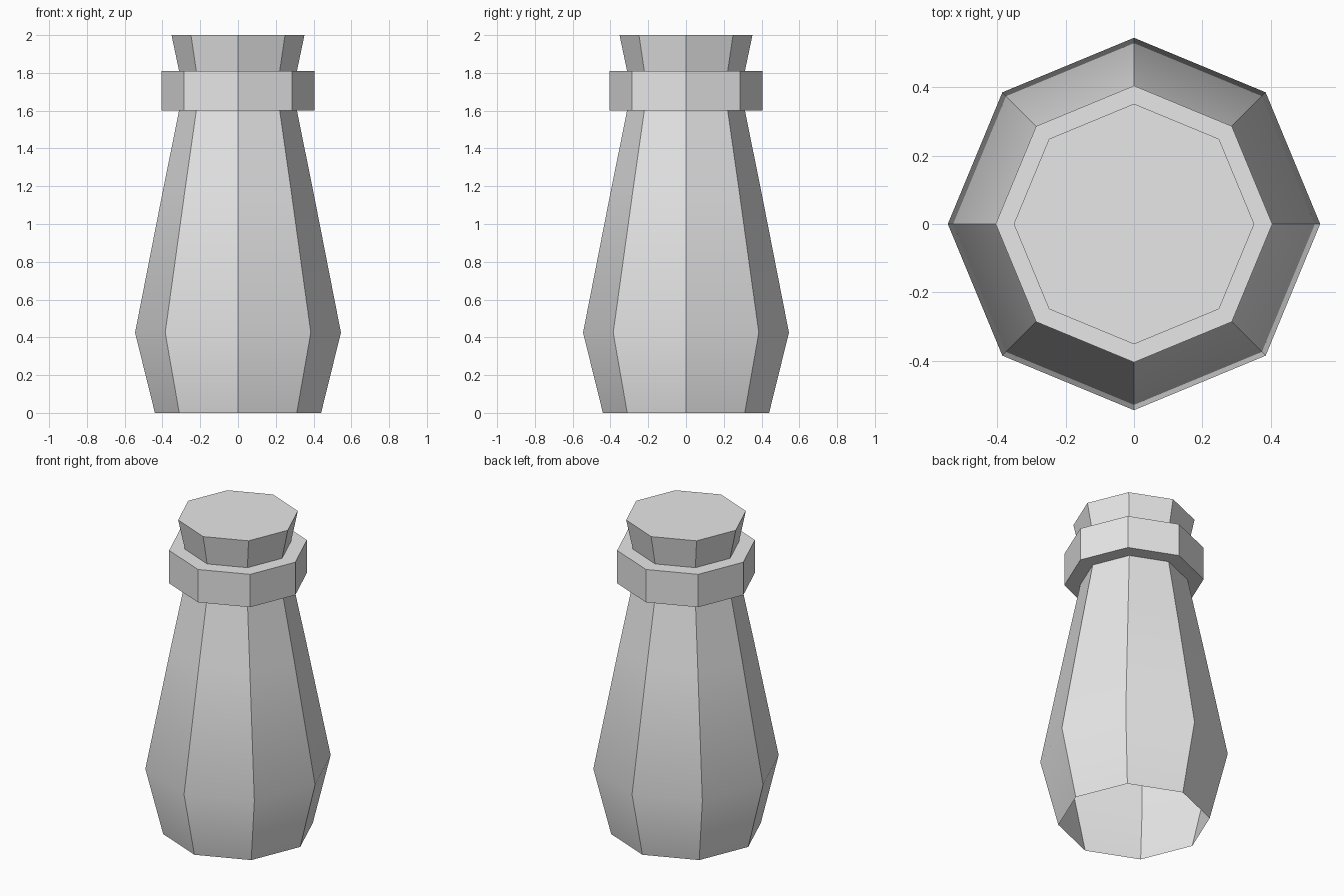
import bpy, bmesh, math

cube = bpy.data.objects.get("Cube")
if cube:
    bpy.data.objects.remove(cube, do_unlink=True)

SIDES = 8

grey = bpy.data.materials.new("light_grey")
grey.use_nodes = True
grey.diffuse_color = (0.8, 0.8, 0.8, 1)
grey.node_tree.nodes["Principled BSDF"].inputs["Base Color"].default_value = (0.8, 0.8, 0.8, 1)


def lathe(name, profile, cap_top=False):
    """Eight-sided shell through (radius, height) points, corners on the axes."""
    bm = bmesh.new()
    rings = []
    for r, z in profile:
        angles = [math.tau * i / SIDES for i in range(SIDES)]
        rings.append([bm.verts.new((r * math.cos(a), r * math.sin(a), z)) for a in angles])
    for low, high in zip(rings, rings[1:]):
        for i in range(SIDES):
            j = (i + 1) % SIDES
            bm.faces.new((low[i], low[j], high[j], high[i]))
    if cap_top:
        bm.faces.new(rings[-1])
    mesh = bpy.data.meshes.new(name)
    bm.to_mesh(mesh)
    bm.free()
    mesh.materials.append(grey)
    obj = bpy.data.objects.new(name, mesh)
    bpy.context.collection.objects.link(obj)
    bpy.ops.object.select_all(action='DESELECT')
    obj.select_set(True)
    bpy.context.view_layer.objects.active = obj
    bpy.ops.object.shade_smooth_by_angle(angle=math.radians(30))
    return obj


# Hollow body, open underneath
lathe("bottle_body", [(0.44, 0), (0.545, 0.425), (0.397, 1.18), (0.312, 1.6)])

# Collar with flat rims above and below
lathe("neck_collar", [(0.312, 1.6), (0.405, 1.6), (0.405, 1.81), (0.312, 1.81)])

# Flared stopper
lathe("stopper", [(0.312, 1.81), (0.352, 2.0)], cap_top=True)
